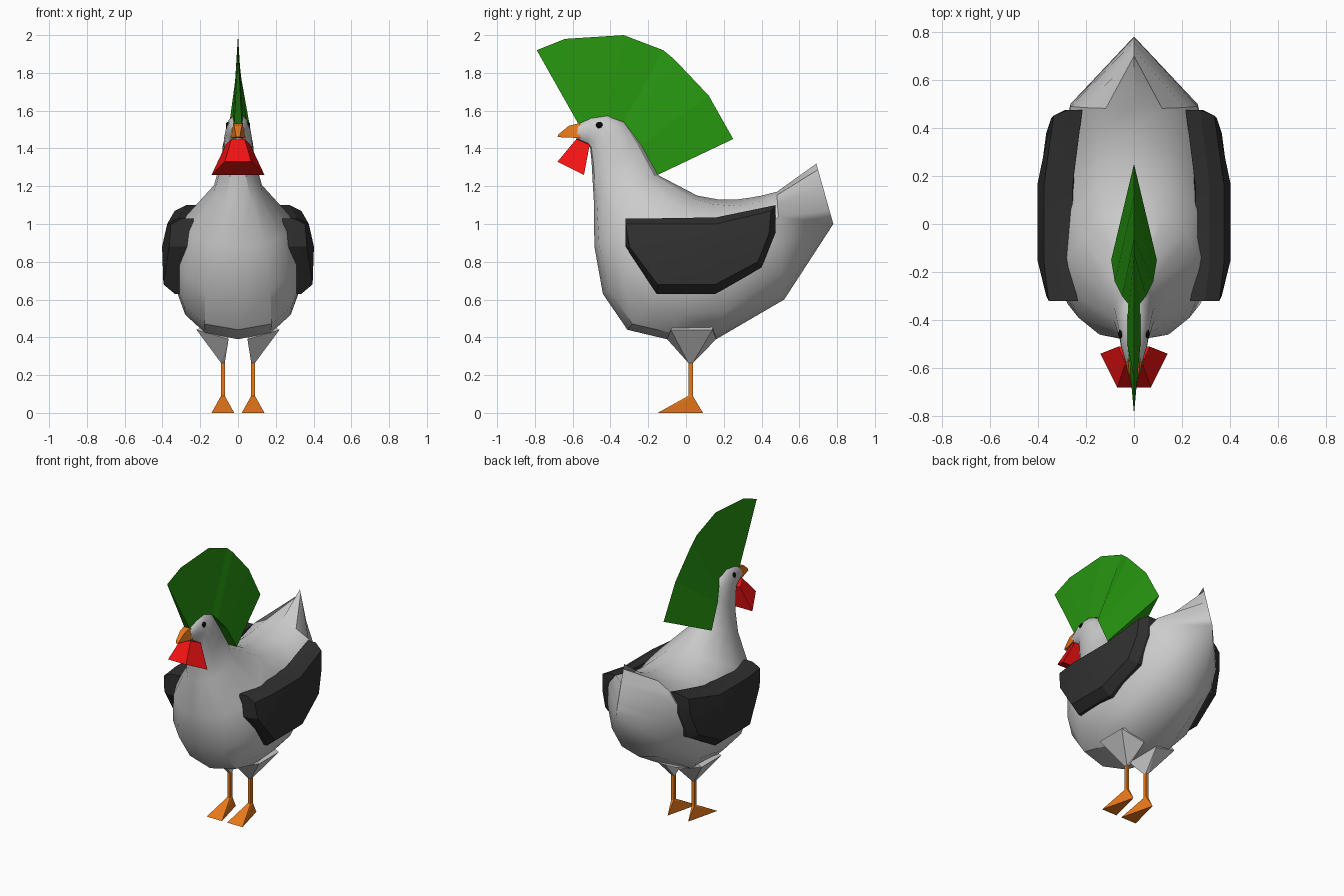
import bpy, bmesh, math
from mathutils import Vector

if "Cube" in bpy.data.objects:
    bpy.data.objects.remove(bpy.data.objects["Cube"])


def paint(ob, name, rgb):
    m = bpy.data.materials.get(name) or bpy.data.materials.new(name)
    m.diffuse_color = (*rgb, 1)
    m.use_nodes = True
    m.node_tree.nodes["Principled BSDF"].inputs["Base Color"].default_value = m.diffuse_color
    ob.data.materials.append(m)


def finish(name, bm, color=None, smooth=None):
    bmesh.ops.remove_doubles(bm, verts=bm.verts, dist=0.0005)
    bmesh.ops.recalc_face_normals(bm, faces=bm.faces)
    me = bpy.data.meshes.new(name)
    bm.to_mesh(me)
    bm.free()
    ob = bpy.data.objects.new(name, me)
    bpy.context.collection.objects.link(ob)
    if color:
        paint(ob, *color)
    if smooth:
        bpy.ops.object.select_all(action='DESELECT')
        ob.select_set(True)
        bpy.context.view_layer.objects.active = ob
        bpy.ops.object.shade_smooth_by_angle(angle=math.radians(smooth))
    return ob


def hull(name, pts, color=None):
    bm = bmesh.new()
    vs = [bm.verts.new(p) for p in pts]
    bmesh.ops.convex_hull(bm, input=vs)
    bmesh.ops.dissolve_limit(bm, angle_limit=0.02, verts=bm.verts, edges=bm.edges)
    return finish(name, bm, color)


GREEN = ("green", (0.02, 0.30, 0.005))
RED = ("red", (0.90, 0.006, 0.006))
ORANGE = ("orange", (0.82, 0.19, 0.01))
DARK = ("charcoal", (0.03, 0.03, 0.03))
BLACK = ("black", (0.002, 0.002, 0.002))

# Body, neck and head: rings (top y,z, bottom y,z, half width, height of widest point)
rings = [
    (-.57, 1.53, -.58, 1.45, .035, .5), (-.50, 1.57, -.52, 1.42, .055, .45),
    (-.41, 1.58, -.507, 1.40, .063, .45), (-.32, 1.54, -.50, 1.33, .075, .5),
    (-.25, 1.44, -.495, 1.24, .085, .5), (-.15, 1.26, -.488, 1.12, .13, .5),
    (.06, 1.15, -.485, .88, .28, .5), (.17, 1.13, -.44, .63, .335, .5),
    (.27, 1.13, -.31, .44, .345, .5), (.33, 1.138, -.10, .39, .34, .5),
    (.40, 1.15, .16, .39, .32, .42), (.48, 1.17, .52, .60, .27, .3),
    (.69, 1.32, .78, 1.0, 0, 1)]
N = 14
bm = bmesh.new()
loops = []
for ty, tz, by, bz, w, m in rings:
    loop = []
    for i in range(N):
        a = 2 * math.pi * i / N
        c, s = math.cos(a), math.sin(a)
        t = m * (1 - c) if c > 0 else m + (1 - m) * abs(c) ** .9
        x = w * math.copysign(abs(s) ** (1 if c > 0 else .8), s)
        loop.append(bm.verts.new((x, ty + (by - ty) * t, tz + (bz - tz) * t)))
    loops.append(loop)
for a, b in zip(loops, loops[1:]):
    for i in range(N):
        j = (i + 1) % N
        bm.faces.new((a[i], a[j], b[j], b[i]))
bm.faces.new(loops[0])
finish("body", bm, smooth=32)

# Fan crest: thick at the head, sharp at the rim
base = [(-.57, 1.53, .02), (-.50, 1.56, .027), (-.42, 1.57, .027), (-.33, 1.54, .025),
        (-.30, 1.50, .05), (-.24, 1.42, .08), (-.15, 1.26, .095)]
rim = [(-.79, 1.92), (-.64, 1.98), (-.33, 2.0), (-.12, 1.92), (-.06, 1.87), (.12, 1.68), (.25, 1.45)]
bm = bmesh.new()
L = [bm.verts.new((-w, y, z)) for y, z, w in base]
R = [bm.verts.new((w, y, z)) for y, z, w in base]
E = [bm.verts.new((0, y, z)) for y, z in rim]
for i in range(len(E) - 1):
    for q in ((L, E), (E, R), (R, L)):
        bm.faces.new((q[0][i], q[0][i + 1], q[1][i + 1], q[1][i]))
for i in (0, -1):
    bm.faces.new((L[i], E[i], R[i]))
finish("crest", bm, GREEN)

# Beak and wattle
hull("beak", [(s * x, y, z) for s in (-1, 1) for x, y, z in
              ((.025, -.56, 1.535), (.04, -.56, 1.455), (.02, -.62, 1.52),
               (.012, -.675, 1.475), (.01, -.68, 1.46))], ORANGE)
hull("wattle", [(s * x, y, z) for s in (-1, 1) for x, y, z in
                ((.035, -.58, 1.45), (.065, -.51, 1.42),
                 (.07, -.68, 1.33), (.14, -.54, 1.26))], RED)

# Wing outline (y, z, outer x) going round from the top front corner
outline = [(-.32, 1.0, .355), (-.155, 1.0, .375), (.16, 1.0, .375), (.45, 1.07, .335),
           (.44, .95, .345), (.38, .80, .365), (.155, .68, .395), (-.15, .68, .395), (-.30, .88, .365)]
edge = [(-.32, 1.03), (-.155, 1.03), (.16, 1.035), (.475, 1.10), (.475, .96),
        (.40, .77), (.155, .63), (-.155, .63), (-.32, .88)]

for side, label in ((1, "right"), (-1, "left")):
    bm = bmesh.new()
    O = [bm.verts.new((side * x, y, z)) for y, z, x in outline]
    M = [bm.verts.new((side * (o[2] - .06), y, z)) for o, (y, z) in zip(outline, edge)]
    I = [bm.verts.new((side * (o[2] - .12), y, z)) for o, (y, z) in zip(outline, edge)]
    c1, c2 = (bm.verts.new((side * .402, y, .88)) for y in (-.15, .165))
    for A, B in ((O, M), (M, I)):
        for i in range(9):
            j = (i + 1) % 9
            bm.faces.new((A[i], A[j], B[j], B[i]))
    for f in ((O[0], O[1], c1, O[8]), (O[1], O[2], c2, c1), (O[2], O[3], O[4], c2),
              (O[4], O[5], O[6], c2), (c1, c2, O[6], O[7]), (O[8], c1, O[7])):
        bm.faces.new(f)
    bm.faces.new(I)
    finish(label + "_wing", bm, DARK, smooth=25)

    # Thigh, shank and foot
    ankle = [(x, y) for x in (.07, .09) for y in (.012, .036)]
    hull(label + "_thigh", [(side * x, y, z) for x, y, z in
         [(.05, -.10, .39), (.22, -.08, .44), (.22, .14, .44), (.05, .16, .39),
          (.10, -.05, .50), (.10, .15, .50)] + [(x, y, .265) for x, y in ankle]])
    hull(label + "_shank", [(side * x, y, z) for x, y in ankle for z in (.07, .29)], ORANGE)
    hull(label + "_foot", [(side * x, y, z) for x, y, z in
         [(.02, -.15, 0), (.14, -.15, 0), (.08, .09, 0)] + [(x, y, .09) for x, y in ankle]], ORANGE)

    # Eye
    bm = bmesh.new()
    bmesh.ops.create_uvsphere(bm, u_segments=10, v_segments=6, radius=.019)
    bmesh.ops.scale(bm, vec=(.6, 1, 1), verts=bm.verts)
    bmesh.ops.translate(bm, vec=Vector((side * .054, -.458, 1.522)), verts=bm.verts)
    finish(label + "_eye", bm, BLACK, smooth=60)
